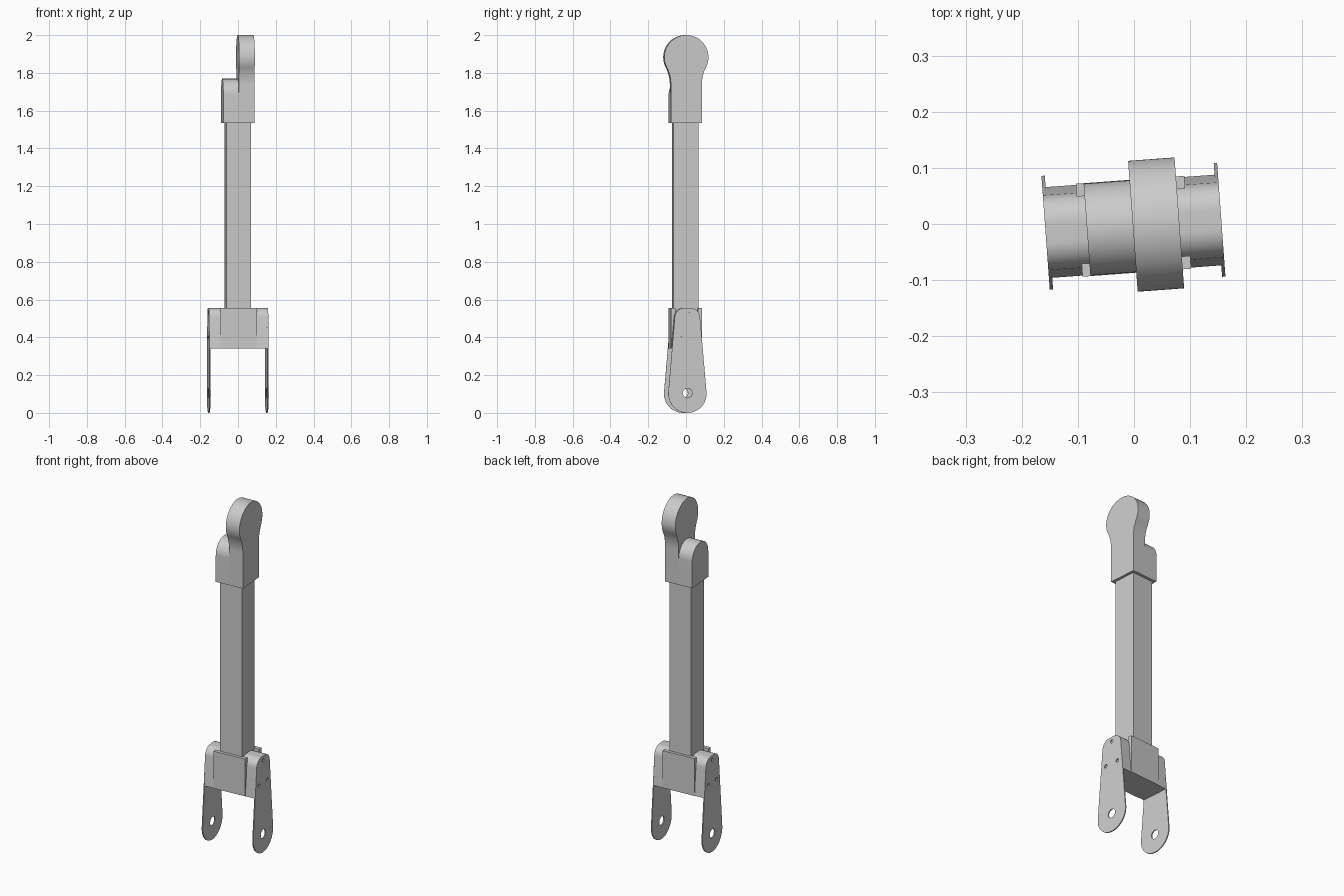
import bpy, bmesh
from math import radians, sin, cos, sqrt, atan2, pi
from mathutils import Matrix

cube = bpy.data.objects.get("Cube")
if cube:
    bpy.data.objects.remove(cube, do_unlink=True)

# The whole arm is turned slightly about its upright axis
FRAME = Matrix.Translation((-0.001, -0.004, 0)) @ Matrix.Rotation(radians(4.2), 4, 'Z')
# Maps profile coordinates (across, up, thickness) to (y, z, x)
TURN = Matrix(((0, 0, 1, 0), (1, 0, 0, 0), (0, 1, 0, 0), (0, 0, 0, 1)))

gray = bpy.data.materials.new("plain gray")
gray.use_nodes = True
COLOR = (0.6, 0.6, 0.6, 1)
gray.diffuse_color = COLOR
gray.node_tree.nodes["Principled BSDF"].inputs["Base Color"].default_value = COLOR


def arc(cy, cz, r, a0, a1, n=16):
    return [(cy + r * cos(a0 + (a1 - a0) * i / n), cz + r * sin(a0 + (a1 - a0) * i / n))
            for i in range(n + 1)]


def mirrored(half):
    """Close a right-hand half outline, listed bottom to top."""
    pts = half + [(-y, z) for y, z in reversed(half)]
    return [p for i, p in enumerate(pts)
            if abs(p[0] - pts[i - 1][0]) + abs(p[1] - pts[i - 1][1]) > 1e-5]


def finish(obj):
    obj.data.materials.clear()
    obj.data.materials.append(gray)
    obj.matrix_world = FRAME
    bpy.ops.object.select_all(action='DESELECT')
    obj.select_set(True)
    bpy.context.view_layer.objects.active = obj
    bpy.ops.object.shade_smooth_by_angle(angle=radians(30))


def slab(name, loops, x0, x1):
    """Extrude a side outline, with optional hole loops, from x0 to x1."""
    curve = bpy.data.curves.new(name, 'CURVE')
    curve.dimensions = '2D'
    curve.fill_mode = 'BOTH'
    curve.extrude = (x1 - x0) / 2
    for loop in loops:
        spline = curve.splines.new('POLY')
        spline.points.add(len(loop) - 1)
        for point, (y, z) in zip(spline.points, loop):
            point.co = (y, z, 0, 1)
        spline.use_cyclic_u = True
    temp = bpy.data.objects.new(name + "_outline", curve)
    bpy.context.collection.objects.link(temp)
    graph = bpy.context.evaluated_depsgraph_get()
    mesh = bpy.data.meshes.new_from_object(temp.evaluated_get(graph))
    bpy.data.objects.remove(temp, do_unlink=True)
    mesh.transform(Matrix.Translation(((x0 + x1) / 2, 0, 0)) @ TURN)
    bm = bmesh.new()
    bm.from_mesh(mesh)
    bmesh.ops.remove_doubles(bm, verts=bm.verts, dist=1e-5)
    bmesh.ops.recalc_face_normals(bm, faces=bm.faces)
    bm.to_mesh(mesh)
    bm.free()
    obj = bpy.data.objects.new(name, mesh)
    bpy.context.collection.objects.link(obj)
    finish(obj)


def box(name, x, y, z):
    """Box from (min, max) pairs."""
    bpy.ops.mesh.primitive_cube_add(size=1)
    obj = bpy.context.object
    obj.name = name
    spans = (x, y, z)
    size = Matrix.Diagonal([b - a for a, b in spans] + [1])
    obj.data.transform(Matrix.Translation([(a + b) / 2 for a, b in spans]) @ size)
    finish(obj)


# Fork cheeks: a large round foot tapering up to rounded top corners
FOOT, CORNER, CORNER_Y, CORNER_Z = 0.1015, 0.05, 0.017, 0.505
rise = CORNER_Z - FOOT
slope = (FOOT - CORNER - CORNER_Y) / rise
shoulder = arc(CORNER_Y, CORNER_Z, CORNER, slope, pi / 2, 12)
cheek = mirrored(arc(0, FOOT, FOOT, -pi / 2, slope, 24) + shoulder)
holes = [arc(y, z, r, 0, 2 * pi, 24)[:-1]
         for y, z, r in ((0, 0.105, 0.025), (-0.042, 0.4, 0.01),
                         (0.042, 0.4, 0.01), (0, 0.53, 0.01))]
slab("left_fork_cheek", [cheek] + holes, 0.151, 0.157)
slab("right_fork_cheek", [cheek] + holes, -0.157, -0.151)

# Fork block between the cheeks, with flat pads in front and behind
slab("fork_block", [mirrored([(0.081, 0.34)] + shoulder)], -0.151, 0.151)
box("front_pad", (-0.097, 0.097), (-0.083, -0.06), (0.34, 0.555))
box("back_pad", (-0.097, 0.097), (0.06, 0.083), (0.34, 0.555))

# Square tube
box("square_tube", (-0.066, 0.066), (-0.066, 0.066), (0.5, 1.56))

# Head: a low round-topped half beside a tall half with a flared round end
HALF, BASE, RING, RING_Z, FILLET = 0.082, 1.535, 0.117, 1.883, 0.2
slab("head_low_half", [mirrored([(HALF, BASE)] + arc(0, 1.687, HALF, 0, pi / 2))],
     -0.083, 0)
drop = sqrt((RING + FILLET) ** 2 - (HALF + FILLET) ** 2)
tilt = atan2(drop, HALF + FILLET)
neck = arc(HALF + FILLET, RING_Z - drop, FILLET, pi, pi - tilt, 12)
eye = arc(0, RING_Z, RING, -tilt, pi / 2, 28)
slab("head_tall_half", [mirrored([(HALF, BASE)] + neck + eye)], -0.001, 0.082)
